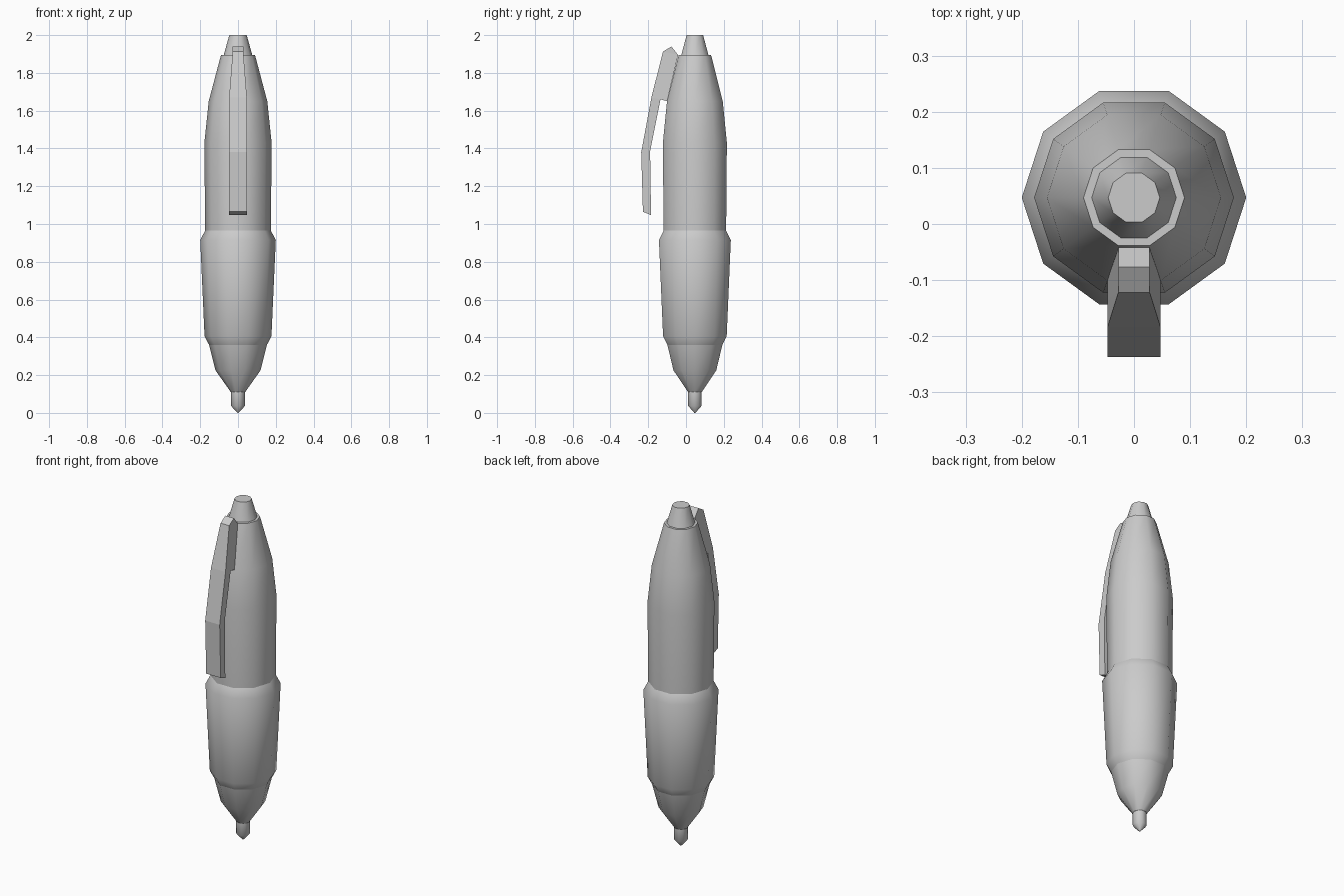
import bpy, bmesh, math

if "Cube" in bpy.data.objects:
    bpy.data.objects.remove(bpy.data.objects["Cube"])

CY = 0.047   # pen axis sits slightly behind the origin, the clip in front
SIDES = 10


def finish(name, bm, smooth):
    bmesh.ops.recalc_face_normals(bm, faces=bm.faces)
    me = bpy.data.meshes.new(name)
    bm.to_mesh(me)
    bm.free()
    ob = bpy.data.objects.new(name, me)
    bpy.context.collection.objects.link(ob)
    if smooth:
        bpy.ops.object.select_all(action='DESELECT')
        ob.select_set(True)
        bpy.context.view_layer.objects.active = ob
        bpy.ops.object.shade_smooth_by_angle(angle=math.radians(42))
    return ob


def lathe(name, profile):
    """Ten-sided turned part from (radius, z) points, capped at both ends."""
    bm = bmesh.new()
    rings = []
    for r, z in profile:
        rings.append([bm.verts.new((r * math.cos(2 * math.pi * i / SIDES),
                                    CY + r * math.sin(2 * math.pi * i / SIDES), z))
                      for i in range(SIDES)])
    for a, b in zip(rings, rings[1:]):
        for i in range(SIDES):
            j = (i + 1) % SIDES
            bm.faces.new((a[i], a[j], b[j], b[i]))
    bm.faces.new(rings[0])
    bm.faces.new(rings[-1])
    return finish(name, bm, True)


# Turned parts from the writing point up to the push button
lathe("writing_point", [(0.003, 0.0), (0.037, 0.037), (0.037, 0.112)])
lathe("nose_cone", [(0.038, 0.11), (0.119, 0.225), (0.153, 0.36)])
lathe("grip", [(0.153, 0.36), (0.177, 0.405), (0.2, 0.915), (0.174, 0.965)])
lathe("barrel", [(0.174, 0.965), (0.178, 1.43), (0.155, 1.65), (0.09, 1.895)])
lathe("push_button", [(0.076, 1.893), (0.046, 2.0)])

# Pocket clip: side outline as (y, z, half width)
outline = [(-0.042, 1.895, 0.028), (-0.077, 1.94, 0.028), (-0.122, 1.913, 0.028),
           (-0.183, 1.67, 0.047), (-0.237, 1.38, 0.047), (-0.228, 1.065, 0.047),
           (-0.185, 1.047, 0.047), (-0.19, 1.385, 0.047), (-0.135, 1.66, 0.047),
           (-0.1, 1.65, 0.047)]
bm = bmesh.new()
left = [bm.verts.new((-w, y, z)) for y, z, w in outline]
right = [bm.verts.new((w, y, z)) for y, z, w in outline]
n = len(outline)
for i in range(n):
    j = (i + 1) % n
    bm.faces.new((left[i], left[j], right[j], right[i]))
# side walls, split into an upper root and two arm segments
for s in (left, right):
    for idx in ((0, 1, 2), (0, 2, 8, 9), (2, 3, 8), (3, 4, 7, 8), (4, 5, 6, 7)):
        bm.faces.new([s[k] for k in idx])
finish("pocket_clip", bm, False)
